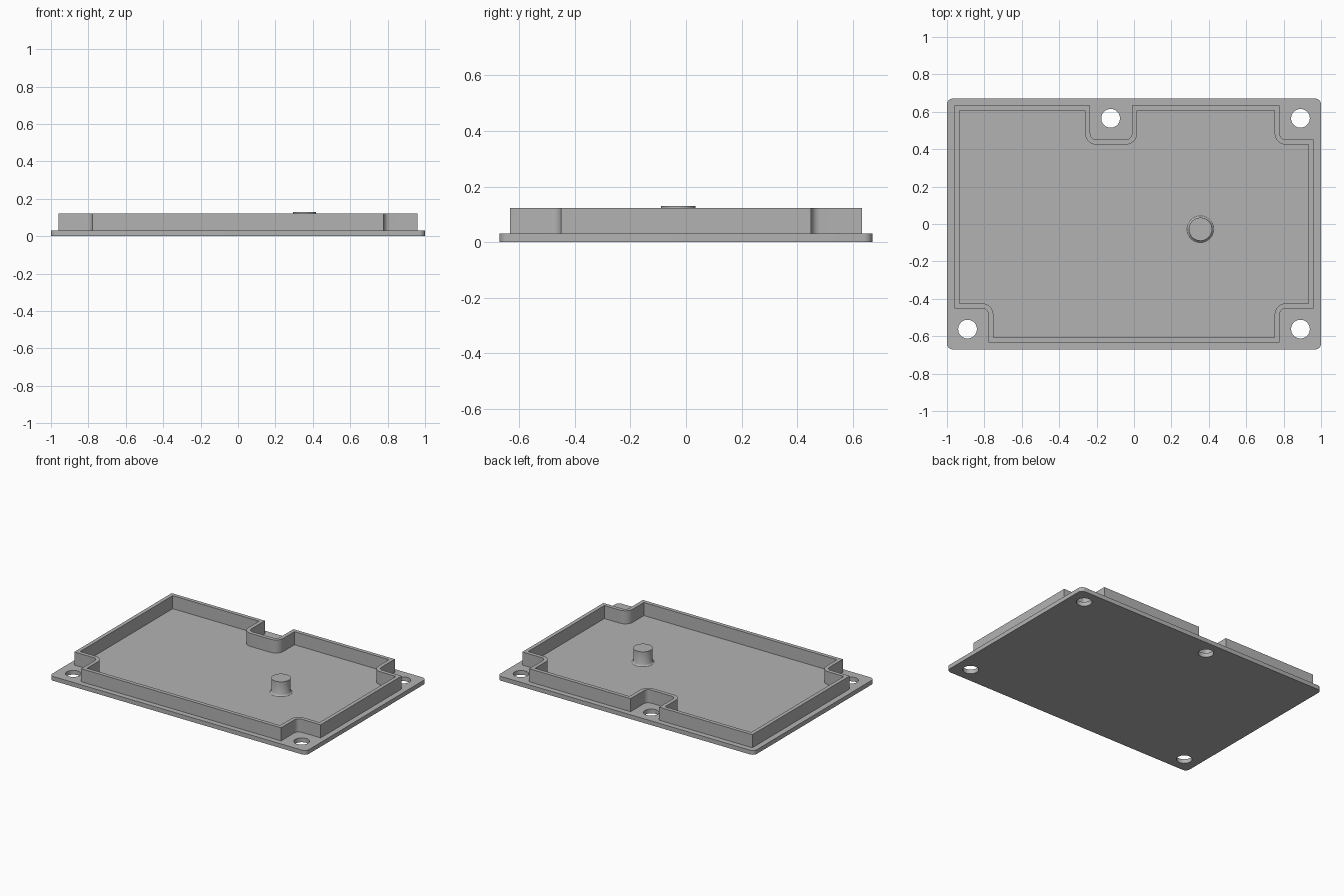
import bpy
import bmesh
from math import cos, sin, pi, radians
from mathutils import Vector

if "Cube" in bpy.data.objects:
    bpy.data.objects.remove(bpy.data.objects["Cube"], do_unlink=True)

FLOOR, RIM, POST_TOP = 0.03, 0.122, 0.13

grey = bpy.data.materials.new("plain grey")
grey.use_nodes = True
grey.diffuse_color = (0.45, 0.45, 0.45, 1)
grey.node_tree.nodes["Principled BSDF"].inputs["Base Color"].default_value = grey.diffuse_color


def finish(bm, name):
    bmesh.ops.recalc_face_normals(bm, faces=bm.faces)
    mesh = bpy.data.meshes.new(name)
    bm.to_mesh(mesh)
    bm.free()
    mesh.materials.append(grey)
    ob = bpy.data.objects.new(name, mesh)
    bpy.context.collection.objects.link(ob)
    bpy.ops.object.select_all(action="DESELECT")
    ob.select_set(True)
    bpy.context.view_layer.objects.active = ob
    bpy.ops.object.shade_smooth_by_angle(angle=radians(30))
    return ob


def rounded(corners, steps=8):
    """Outline with square corners (x, y, radius) turned into arcs."""
    out = []
    for i, (x, y, r) in enumerate(corners):
        p = Vector((x, y))
        if r == 0:
            out.append(p)
            continue
        before = (Vector(corners[i - 1][:2]) - p).normalized() * r
        after = (Vector(corners[(i + 1) % len(corners)][:2]) - p).normalized() * r
        centre = p + before + after
        for k in range(steps + 1):
            a = pi / 2 * k / steps
            out.append(centre - after * cos(a) - before * sin(a))
    return out


def circle(x, y, r, n=40):
    return [Vector((x + r * cos(2 * pi * k / n), y + r * sin(2 * pi * k / n))) for k in range(n)]


def prism(name, loops, z0, z1):
    """Solid from an outer outline and any hole outlines."""
    bm = bmesh.new()
    for loop in loops:
        vs = [bm.verts.new((p.x, p.y, z0)) for p in loop]
        for i, v in enumerate(vs):
            bm.edges.new((vs[i - 1], v))
    bmesh.ops.triangle_fill(bm, edges=bm.edges[:], normal=(0, 0, 1), use_beauty=True)
    new = bmesh.ops.extrude_face_region(bm, geom=bm.faces[:], use_keep_orig=True)["geom"]
    top = [g for g in new if isinstance(g, bmesh.types.BMVert)]
    bmesh.ops.translate(bm, verts=top, vec=(0, 0, z1 - z0))
    return finish(bm, name)


def wall_outline(inset):
    """Rim path stepping round the screw holes, moved inwards by inset."""
    x, y = 0.96 - inset, 0.633 - inset
    nx, ny = 0.779 - inset, 0.451 - inset
    left, right = -0.234 - inset, -0.011 + inset
    r = 0.033 + inset
    return rounded([
        (-nx, -y, 0), (nx, -y, 0), (nx, -ny, r), (x, -ny, 0),
        (x, ny, 0), (nx, ny, r), (nx, y, 0),
        (right, y, 0), (right, ny, r), (left, ny, r), (left, y, 0),
        (-x, y, 0), (-x, -ny, 0), (-nx, -ny, r)])


# Base plate with four screw holes
plate = rounded([(sx * 1.0, sy * 0.671, 0.032)
                 for sx, sy in ((-1, -1), (1, -1), (1, 1), (-1, 1))])
holes = [circle(x, y, 0.05) for x, y in
         ((-0.89, -0.562), (0.89, -0.562), (0.89, 0.565), (-0.125, 0.565))]
prism("base_plate", [plate] + holes, 0, FLOOR)

# Raised rim wall
prism("rim_wall", [wall_outline(0), wall_outline(0.027)], FLOOR, RIM)

# Round post with a flared foot
bm = bmesh.new()
profile = [(0, FLOOR), (0.072, FLOOR), (0.066, FLOOR + 0.004),
           (0.062, FLOOR + 0.011), (0.062, POST_TOP), (0, POST_TOP)]
vs = [bm.verts.new((r, 0, z)) for r, z in profile]
es = [bm.edges.new(pair) for pair in zip(vs, vs[1:])]
bmesh.ops.spin(bm, geom=vs + es, cent=(0, 0, 0), axis=(0, 0, 1), angle=2 * pi, steps=40)
bmesh.ops.remove_doubles(bm, verts=bm.verts, dist=0.0001)
post = finish(bm, "centre_post")
post.location = (0.355, -0.028, 0)
